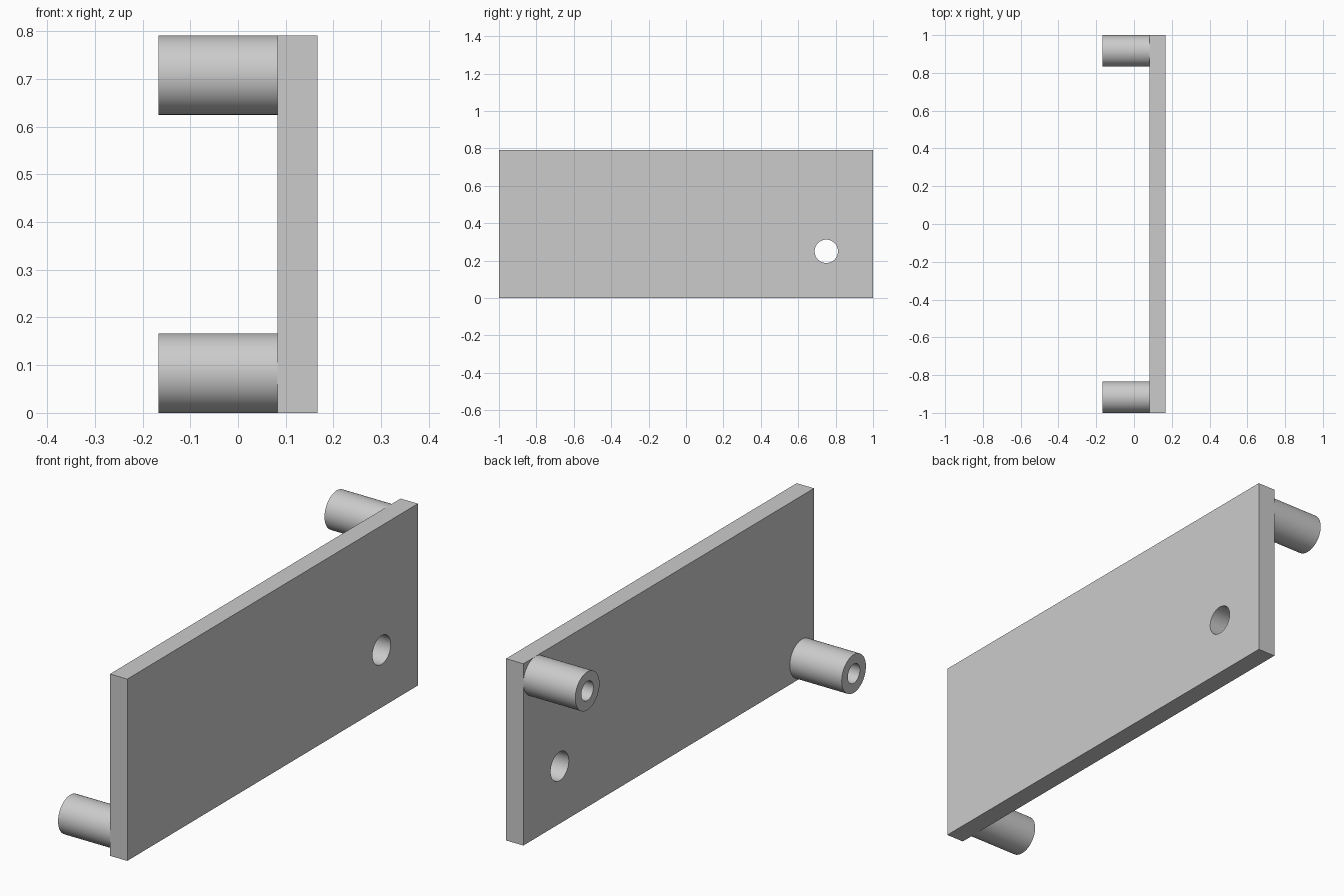
import bpy
import bmesh
from math import pi, radians
from mathutils import Matrix, Vector

if "Cube" in bpy.data.objects:
    bpy.data.objects.remove(bpy.data.objects["Cube"], do_unlink=True)

U = 1 / 12                      # one design unit
LENGTH, HEIGHT, THICK = 24 * U, 9.5 * U, U
POST_LENGTH, POST_RADIUS, BORE_RADIUS = 3 * U, U, U / 2
PLATE_X = U                     # inner face of the plate
SEGMENTS = 64

grey = bpy.data.materials.new("plain grey")
grey.use_nodes = True
colour = (0.6, 0.6, 0.6, 1)
grey.diffuse_color = colour
grey.node_tree.nodes["Principled BSDF"].inputs["Base Color"].default_value = colour


def add_object(name, bm):
    bmesh.ops.recalc_face_normals(bm, faces=bm.faces)
    mesh = bpy.data.meshes.new(name)
    bm.to_mesh(mesh)
    bm.free()
    mesh.materials.append(grey)
    obj = bpy.data.objects.new(name, mesh)
    bpy.context.collection.objects.link(obj)
    return obj


def smooth(obj):
    bpy.ops.object.select_all(action="DESELECT")
    obj.select_set(True)
    bpy.context.view_layer.objects.active = obj
    bpy.ops.object.shade_smooth_by_angle(angle=radians(30))


def tube(name, y, z):
    """Hollow post turned around an axis along x, with its base on the plate."""
    bm = bmesh.new()
    tip = PLATE_X - POST_LENGTH
    profile = [(PLATE_X, POST_RADIUS), (tip, POST_RADIUS),
               (tip, BORE_RADIUS), (PLATE_X, BORE_RADIUS)]
    verts = [bm.verts.new((x, y, z + r)) for x, r in profile]
    edges = [bm.edges.new(pair) for pair in zip(verts, verts[1:])]
    bmesh.ops.spin(bm, geom=verts + edges, cent=Vector((0, y, z)), axis=(1, 0, 0),
                   angle=2 * pi, steps=SEGMENTS)
    bmesh.ops.remove_doubles(bm, verts=bm.verts, dist=1e-5)
    obj = add_object(name, bm)
    smooth(obj)
    return obj


# Flat plate
bm = bmesh.new()
bmesh.ops.create_cube(bm, size=1, matrix=Matrix.Translation((PLATE_X + THICK / 2, 0, HEIGHT / 2))
                      @ Matrix.Diagonal((THICK, LENGTH, HEIGHT, 1)))
plate = add_object("plate", bm)

# Round hole through the plate
bm = bmesh.new()
bmesh.ops.create_cone(bm, cap_ends=True, segments=SEGMENTS, radius1=0.75 * U, radius2=0.75 * U,
                      depth=THICK * 3, matrix=Matrix.Translation((PLATE_X + THICK / 2, 9 * U, 3 * U))
                      @ Matrix.Rotation(pi / 2, 4, "Y"))
cutter = add_object("hole_cutter", bm)
cut = plate.modifiers.new("hole", "BOOLEAN")
cut.operation, cut.solver, cut.object = "DIFFERENCE", "EXACT", cutter
bpy.context.view_layer.objects.active = plate
bpy.ops.object.modifier_apply(modifier=cut.name)
bpy.data.objects.remove(cutter, do_unlink=True)
smooth(plate)

# Hollow posts at opposite corners
edge_y = LENGTH / 2 - POST_RADIUS
tube("front_lower_post", -edge_y, POST_RADIUS)
tube("back_upper_post", edge_y, HEIGHT - POST_RADIUS)
